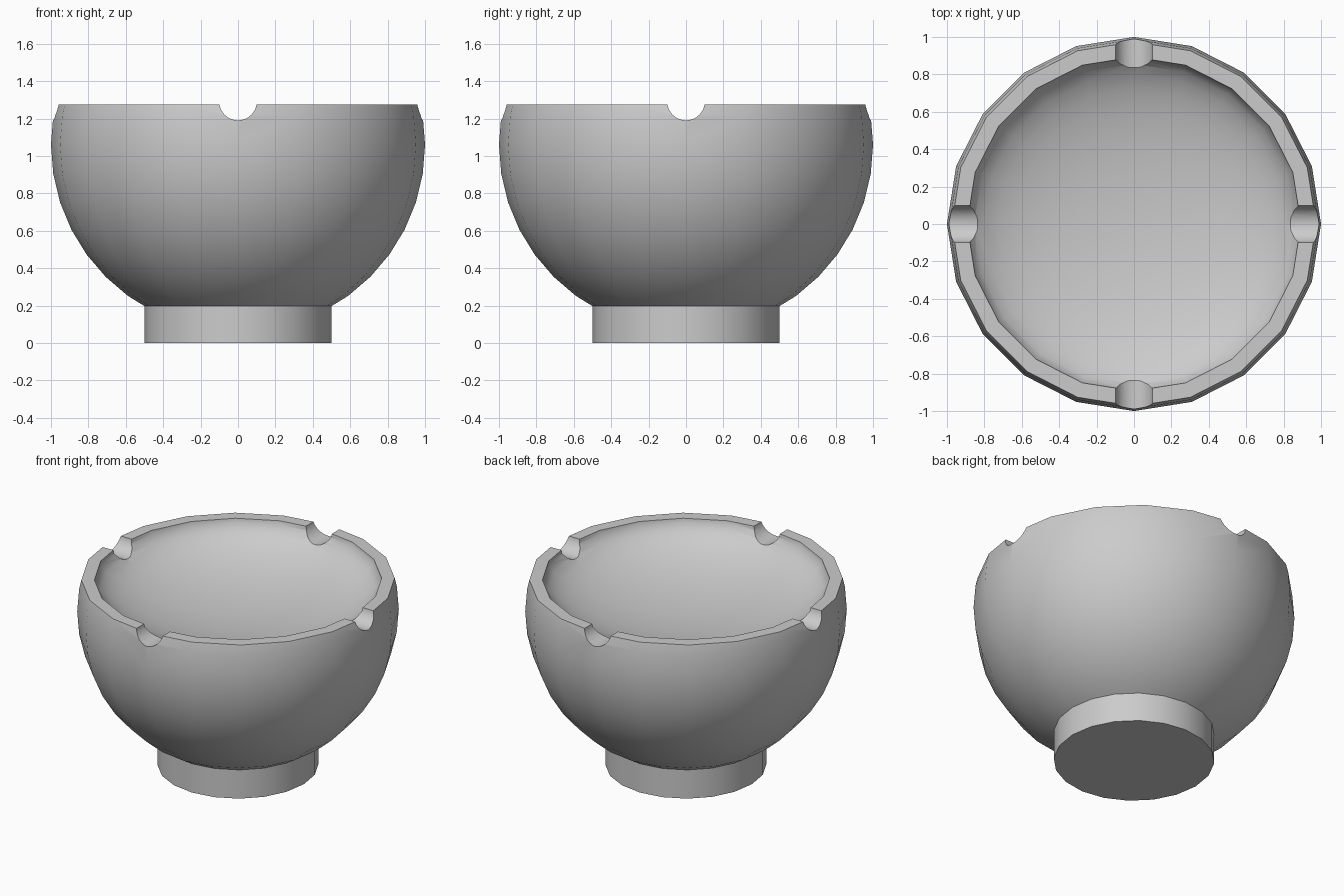
import bpy, bmesh
from math import sin, cos, radians, pi

if "Cube" in bpy.data.objects:
    bpy.data.objects.remove(bpy.data.objects["Cube"])

SIDES = 20
RIM_Z = 1.275


def revolve(name, profile):
    """Spin an (r, z) profile that starts and ends on the axis."""
    bm = bmesh.new()
    rings = []
    for r, z in profile:
        if r == 0:
            rings.append([bm.verts.new((0, 0, z))] * SIDES)
        else:
            rings.append([bm.verts.new((r * cos(2 * pi * i / SIDES),
                                        r * sin(2 * pi * i / SIDES), z))
                          for i in range(SIDES)])
    for a, b in zip(rings, rings[1:]):
        for i in range(SIDES):
            j = (i + 1) % SIDES
            bm.faces.new(dict.fromkeys((a[i], a[j], b[j], b[i])))
    bmesh.ops.recalc_face_normals(bm, faces=bm.faces)
    mesh = bpy.data.meshes.new(name)
    bm.to_mesh(mesh)
    bm.free()
    obj = bpy.data.objects.new(name, mesh)
    bpy.context.collection.objects.link(obj)
    return obj


# Foot, then spherical outer wall up to the flat rim
profile = [(0, 0), (0.5, 0), (0.5, 0.197)]
for deg in range(-54, 10, 9):
    profile.append((cos(radians(deg)), 1.06 + sin(radians(deg))))
profile.append((0.974, RIM_Z))

# Shallow flattened hollow, from rim down to the centre
R_IN, DEPTH = 0.9, 0.29
centre_z = RIM_Z + 0.02
profile.append((0.893, RIM_Z))
for deg in range(9, 90, 9):
    profile.append((R_IN * cos(radians(deg)), centre_z - DEPTH * sin(radians(deg))))
profile.append((0, centre_z - DEPTH))
bowl = revolve("bowl", profile)

# Four rounded notches, cut by two crossing rods with a gap over the hollow
for name, pos, rot in (("notch_cutter_left", (-0.95, 0), (0, pi / 2, 0)),
                       ("notch_cutter_right", (0.95, 0), (0, pi / 2, 0)),
                       ("notch_cutter_front", (0, -0.95), (pi / 2, 0, 0)),
                       ("notch_cutter_back", (0, 0.95), (pi / 2, 0, 0))):
    bpy.ops.mesh.primitive_cylinder_add(vertices=32, radius=0.1, depth=0.6,
                                        location=(*pos, 1.29), rotation=rot)
    cutter = bpy.context.object
    cutter.name = name
    cutter.hide_render = True
    mod = bowl.modifiers.new(name, 'BOOLEAN')
    mod.object = cutter
    mod.operation = 'DIFFERENCE'
    mod.solver = 'EXACT'
    bpy.context.view_layer.objects.active = bowl
    bpy.ops.object.modifier_apply(modifier=mod.name)
    bpy.data.objects.remove(cutter)

# Smooth walls with crisp rim, notches and foot
bpy.ops.object.select_all(action='DESELECT')
bowl.select_set(True)
bpy.context.view_layer.objects.active = bowl
bpy.ops.object.shade_smooth_by_angle(angle=radians(30))
